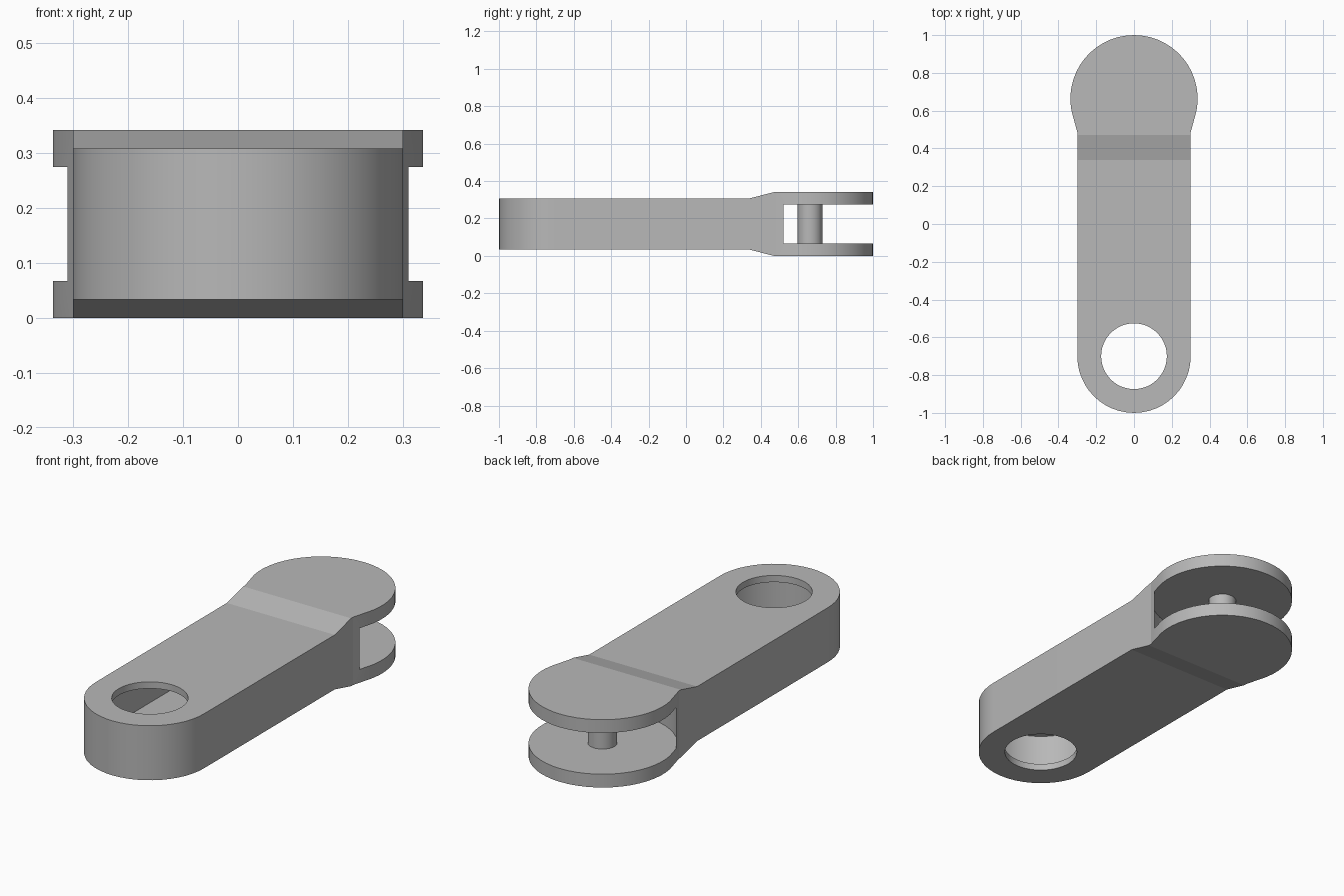
import bpy, bmesh
from math import sin, cos, pi, asin
from mathutils import Vector

cube = bpy.data.objects.get("Cube")
if cube:
    bpy.data.objects.remove(cube, do_unlink=True)

GREY = (0.48, 0.48, 0.48, 1)
metal = bpy.data.materials.new("plain_grey")
metal.use_nodes = True
metal.diffuse_color = GREY
metal.node_tree.nodes["Principled BSDF"].inputs["Base Color"].default_value = GREY

HEAD_Y, EYE_Y = 0.663, -0.7


def arc(cy, r, start, end, steps):
    """Points on an arc about (0, cy), angles in units of pi."""
    angles = [pi * (start + (end - start) * i / steps) for i in range(steps + 1)]
    return [(r * cos(a), cy + r * sin(a)) for a in angles]


def prism(name, points, low, high, axis="Z"):
    """Extrude a closed profile along Z, or a (y, z) profile along X."""
    place = (lambda p, h: Vector((p[0], p[1], h))) if axis == "Z" else (lambda p, h: Vector((h, p[0], p[1])))
    bm = bmesh.new()
    face = bm.faces.new([bm.verts.new(place(p, low)) for p in points])
    new = bmesh.ops.extrude_face_region(bm, geom=[face])["geom"]
    shift = place((0, 0), high - low)
    bmesh.ops.translate(bm, vec=shift, verts=[v for v in new if isinstance(v, bmesh.types.BMVert)])
    bmesh.ops.recalc_face_normals(bm, faces=bm.faces)
    mesh = bpy.data.meshes.new(name)
    bm.to_mesh(mesh)
    bm.free()
    mesh.materials.append(metal)
    obj = bpy.data.objects.new(name, mesh)
    bpy.context.collection.objects.link(obj)
    return obj


def select(obj):
    bpy.ops.object.select_all(action="DESELECT")
    obj.select_set(True)
    bpy.context.view_layer.objects.active = obj


def combine(target, cutter, operation):
    cutter.hide_render = True
    mod = target.modifiers.new("cut", "BOOLEAN")
    mod.operation, mod.solver, mod.object = operation, "EXACT", cutter
    select(target)
    bpy.ops.object.modifier_apply(modifier=mod.name)
    bpy.data.objects.remove(cutter, do_unlink=True)


# Plan outline: round eye end, straight arm, narrow neck, round fork head
neck = asin(0.063 / 0.337) / pi
outline = arc(EYE_Y, 0.3, 1, 2, 24) + [(0.3, 0.485)]
outline += arc(HEAD_Y, 0.337, -neck, 1 + neck, 28) + [(-0.3, 0.485)]
link = prism("link_body", outline, -0.1, 0.5)

# Side profile: thin arm flaring to the thicker fork
half = [(-1.1, 0.137), (0.34, 0.137), (0.47, 0.1705), (1.1, 0.1705)]
MID = 0.1705
side = [(y, MID - h) for y, h in half] + [(y, MID + h) for y, h in reversed(half)]
combine(link, prism("side_shape", side, -0.5, 0.5, "X"), "INTERSECT")

# Fork slot, concave around the pin
combine(link, prism("fork_slot", arc(HEAD_Y, 0.341, 0, 2 - 1 / 24, 47), 0.067, 0.274), "DIFFERENCE")

# Hollow inside of the arm, following the slot wall
end = asin(0.266 / 0.375) / pi
cavity = arc(EYE_Y, 0.266, 1, 2, 24) + arc(HEAD_Y, 0.375, 1.5 + end, 1.5 - end, 12)
combine(link, prism("arm_cavity", cavity, 0.067, 0.274), "DIFFERENCE")

# Eye hole through both plates
combine(link, prism("eye_hole", arc(EYE_Y, 0.174, 0, 2 - 1 / 24, 47), -0.1, 0.5), "DIFFERENCE")
select(link)
bpy.ops.object.shade_smooth_by_angle(angle=pi / 18)

# Pin joining the fork plates
pin = prism("fork_pin", arc(HEAD_Y, 0.067, 0, 2 - 1 / 8, 15), 0.06, 0.28)
select(pin)
bpy.ops.object.shade_smooth_by_angle(angle=pi / 6)
